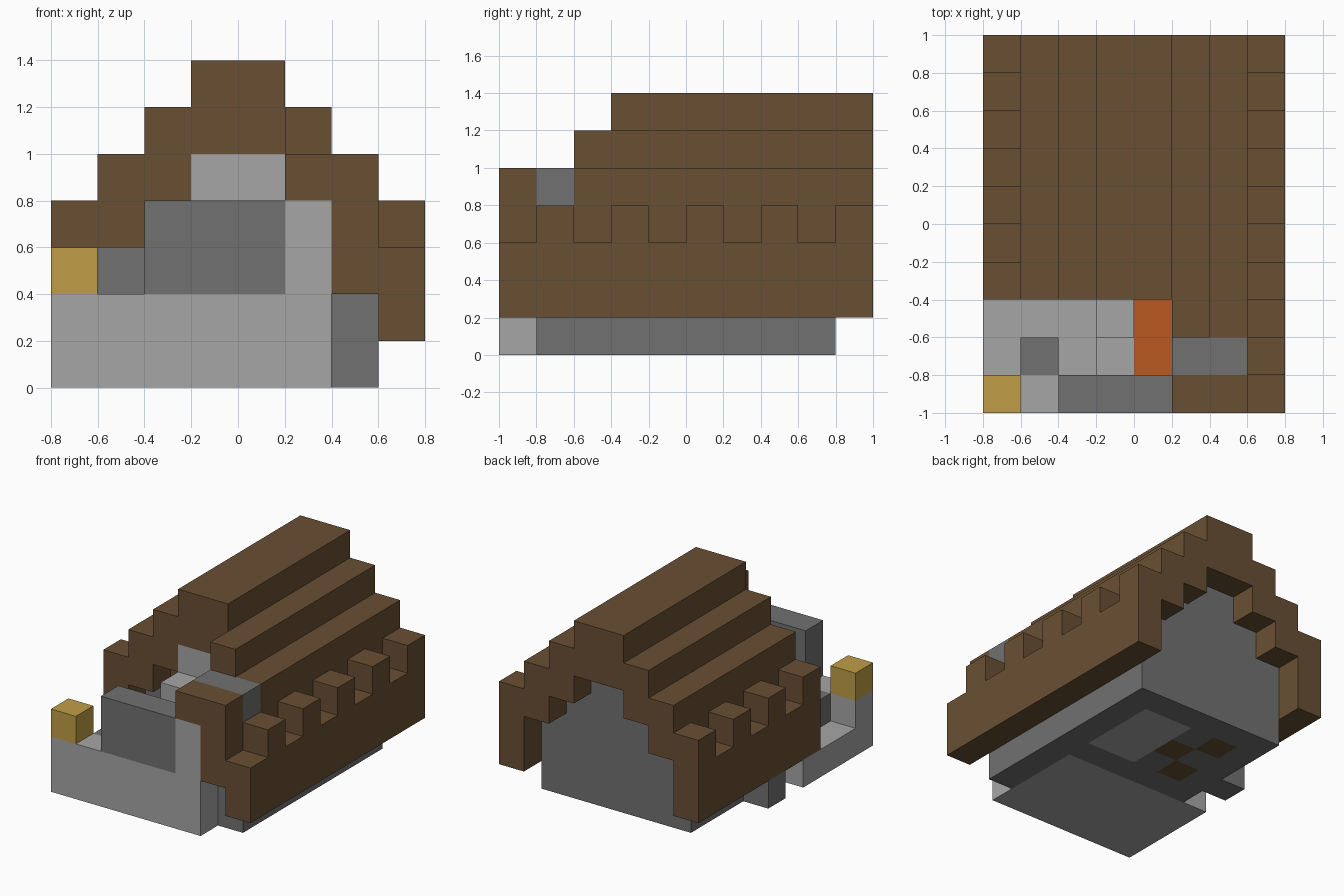
import bpy, bmesh
from mathutils import Vector

if "Cube" in bpy.data.objects:
    bpy.data.objects.remove(bpy.data.objects["Cube"], do_unlink=True)

U = 0.2  # edge length of one block
ORIGIN = Vector((-0.8, -1.0, 0.0))


def make_material(name, rgb):
    lin = [((c / 255 + 0.055) / 1.055) ** 2.4 for c in rgb] + [1.0]
    mat = bpy.data.materials.new(name)
    mat.use_nodes = True
    mat.diffuse_color = lin
    bsdf = mat.node_tree.nodes["Principled BSDF"]
    bsdf.inputs["Base Color"].default_value = lin
    bsdf.inputs["Roughness"].default_value = 0.9
    return mat


wood = make_material("brown wood", (105, 79, 51))
pale = make_material("light stone", (166, 166, 166))
dark = make_material("dark stone", (113, 113, 113))
gold = make_material("gold", (192, 158, 70))
ember = make_material("glowing orange", (187, 90, 34))


def cells(x, y, z):
    """Block cells in inclusive ranges; a single number means one layer."""
    spans = [(s, s) if isinstance(s, int) else s for s in (x, y, z)]
    rx, ry, rz = [range(a, b + 1) for a, b in spans]
    return {(i, j, k) for i in rx for j in ry for k in rz}


def build(name, mat, *boxes):
    """Join boxes of cells into one mesh that keeps only the outer faces."""
    solid = set().union(*(cells(*b) for b in boxes))
    bm = bmesh.new()
    for cell in sorted(solid):
        for axis in range(3):
            for side in (0, 1):
                near = list(cell)
                near[axis] += 2 * side - 1
                if tuple(near) in solid:
                    continue
                ring = [(0, 0), (1, 0), (1, 1), (0, 1)]
                if not side:
                    ring.reverse()
                verts = []
                for a, b in ring:
                    p = Vector(cell)
                    p[axis] += side
                    p[(axis + 1) % 3] += a
                    p[(axis + 2) % 3] += b
                    verts.append(bm.verts.new(ORIGIN + p * U))
                bm.faces.new(verts)
    bmesh.ops.remove_doubles(bm, verts=bm.verts, dist=0.001)
    mesh = bpy.data.meshes.new(name)
    bm.to_mesh(mesh)
    bm.free()
    mesh.materials.append(mat)
    obj = bpy.data.objects.new(name, mesh)
    bpy.context.collection.objects.link(obj)
    return obj


# Stepped roof: ridge, then mirrored courses going down to the eaves
build("roof_ridge", wood, ((3, 4), (3, 9), (5, 6)))
build("roof_upper_right", wood, (2, (3, 9), (4, 5)))
build("roof_upper_left", wood, (5, (2, 9), (4, 5)))
build("roof_lower_right", wood, (1, (3, 9), (3, 4)))
build("roof_lower_left", wood, (6, (1, 9), 3), (6, (2, 9), 4))

# Eaves boards with a row of battlement blocks
for name, x, start, first in (("eaves_right", 0, 3, 3), ("eaves_left", 7, 0, 1)):
    teeth = [(x, y, 3) for y in range(first, 10, 2)]
    build(name, wood, (x, (start, 9), (1, 2)), *teeth)

# Front end of the left roof, with its stone cap
build("front_post", wood, (6, 0, (2, 4)), (5, 0, 4))
build("roof_cap", dark, ((5, 6), 1, 4))

# House walls
build("left_wall", dark, (6, (1, 8), (0, 2)))
build("right_wall", dark, (1, (4, 8), (0, 2)))
build("back_wall", dark, ((2, 5), 8, (0, 3)), ((3, 4), 8, 4))
build("inner_wall", dark, ((2, 5), 4, (0, 2)), ((3, 5), 4, 3))
build("inner_beam", wood, (2, 4, 3))
build("side_step", dark, (0, 5, 0))

# House floor with mixed tiles
build("floor_rug", pale, ((4, 5), (5, 7), 0))
build("floor_boards", wood, (2, 7, 0), (3, 6, 0), (2, 5, 0))
build("floor_stones", dark, (2, 6, 0), (3, 5, 0), (3, 7, 0))

# Front yard: paving, low front wall and side wall
build("yard_floor", pale, ((0, 4), (1, 3), 0))
build("front_wall", pale, ((0, 4), 0, (0, 1)))
build("yard_side_wall", pale, (5, (0, 3), (0, 3)))
build("front_parapet", dark, ((2, 4), 0, (2, 3)))
build("yard_block", dark, (1, 1, 1))
build("corner_lamp", gold, (0, 0, 2))

# Forge: hearth steps, chimney breast and embers
build("hearth", pale, (3, 1, 1), (3, 2, (1, 3)))
build("chimney_breast", pale, ((3, 4), 3, (1, 4)))
build("embers", ember, (4, (1, 2), 1))
